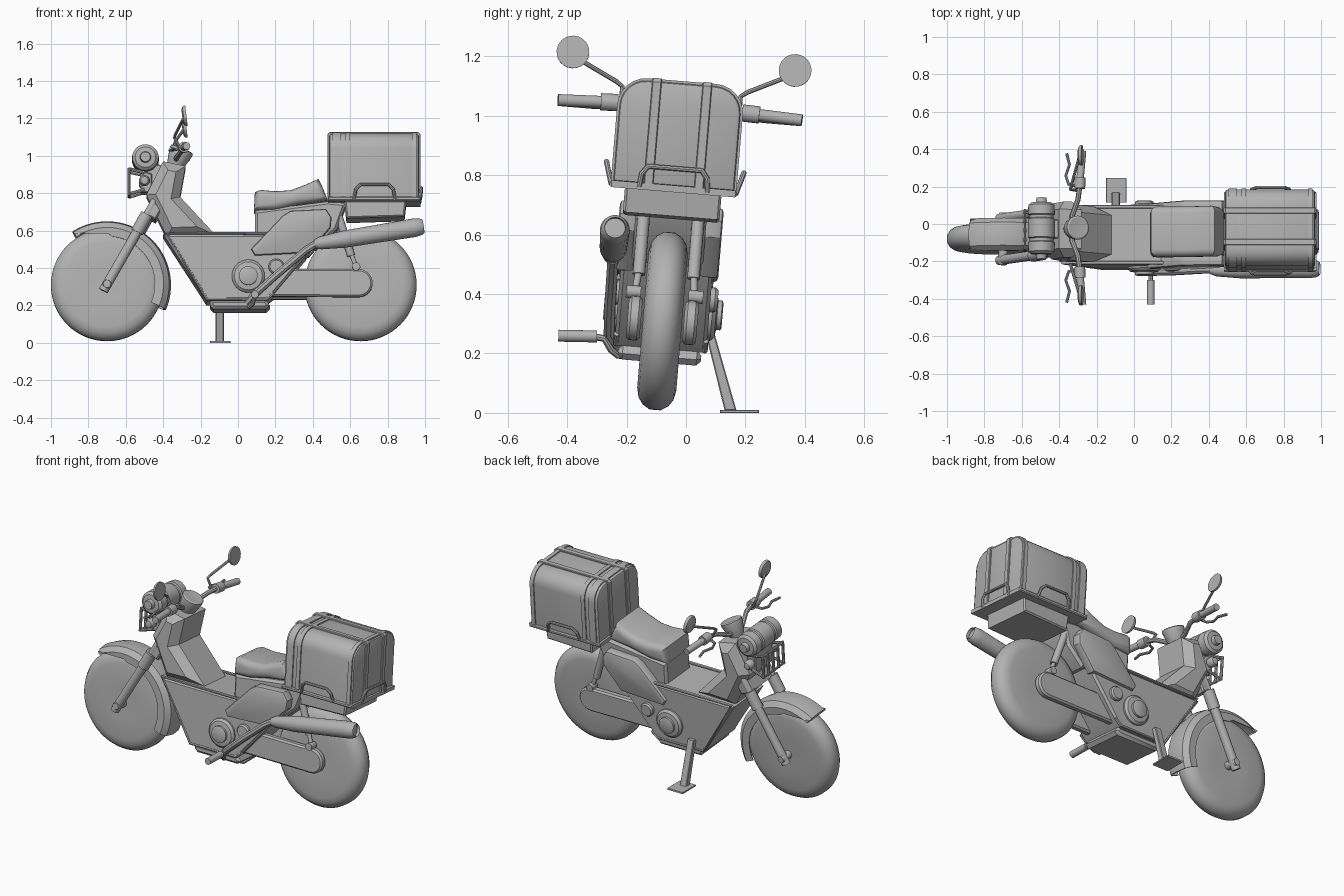
import bpy, bmesh, math
from mathutils import Vector, Matrix

cube = bpy.data.objects.get("Cube")
if cube:
    bpy.data.objects.remove(cube)

grey = bpy.data.materials.new("plain grey")
grey.use_nodes = True
grey.diffuse_color = (0.45, 0.45, 0.45, 1)
grey.node_tree.nodes["Principled BSDF"].inputs["Base Color"].default_value = (0.45, 0.45, 0.45, 1)

# The parked bike leans onto its side stand
LEAN = Matrix.Translation((0, -0.105, 0)) @ Matrix.Rotation(-0.083, 4, 'X')


def finish(name, mesh, lean=True):
    if lean:
        mesh.transform(LEAN)
    mesh.materials.clear()
    mesh.materials.append(grey)
    for p in mesh.polygons:
        p.use_smooth = True
    mesh.set_sharp_from_angle(angle=math.radians(32))
    obj = bpy.data.objects.new(name, mesh)
    bpy.context.collection.objects.link(obj)


def finish_bm(name, bm, lean=True):
    bmesh.ops.remove_doubles(bm, verts=bm.verts, dist=0.0002)
    bmesh.ops.recalc_face_normals(bm, faces=bm.faces)
    mesh = bpy.data.meshes.new(name)
    bm.to_mesh(mesh)
    bm.free()
    finish(name, mesh, lean)


def prism(name, pts, lo, hi, bevel=0.0, seg=1, axis='y', lean=True):
    """Extrude an outline along y (points are x, z) or x (points are y, z)."""
    bm = bmesh.new()
    place = (lambda a, b, d: (a, d, b)) if axis == 'y' else (lambda a, b, d: (d, a, b))
    ends = [[bm.verts.new(place(a, b, d)) for a, b in pts] for d in (lo, hi)]
    caps = [bm.faces.new(e) for e in ends]
    for i in range(len(pts)):
        j = (i + 1) % len(pts)
        bm.faces.new((ends[0][i], ends[0][j], ends[1][j], ends[1][i]))
    bmesh.ops.recalc_face_normals(bm, faces=bm.faces)
    if bevel:
        rim = list({e for f in caps for e in f.edges})
        bmesh.ops.bevel(bm, geom=rim, offset=bevel, segments=seg, profile=0.5,
                        affect='EDGES', clamp_overlap=True)
    finish_bm(name, bm, lean)


def lathe(name, base, direction, profile, sides=24):
    """Turn (radius, distance) pairs about an axis from base."""
    bm = bmesh.new()
    turn = Vector((0, 0, 1)).rotation_difference(Vector(direction)).to_matrix()
    rings = []
    for r, h in profile:
        rings.append([bm.verts.new(Vector(base) + turn @ Vector((
            max(r, 1e-5) * math.cos(math.tau * k / sides),
            max(r, 1e-5) * math.sin(math.tau * k / sides), h))) for k in range(sides)])
    for a, b in zip(rings, rings[1:]):
        for k in range(sides):
            m = (k + 1) % sides
            bm.faces.new((a[k], a[m], b[m], b[k]))
    bm.faces.new(rings[0])
    bm.faces.new(rings[-1])
    finish_bm(name, bm)


def rod(name, a, b, r, sides=16):
    d = Vector(b) - Vector(a)
    lathe(name, a, d, [(r, 0), (r, d.length)], sides)


def tube(name, pts, r):
    """Round bar along a path."""
    cu = bpy.data.curves.new(name, 'CURVE')
    cu.dimensions = '3D'
    cu.bevel_depth, cu.bevel_resolution, cu.use_fill_caps = r, 2, True
    sp = cu.splines.new('POLY')
    sp.points.add(len(pts) - 1)
    for p, co in zip(sp.points, pts):
        p.co = (*co, 1)
    tmp = bpy.data.objects.new(name + "_path", cu)
    bpy.context.collection.objects.link(tmp)
    dg = bpy.context.evaluated_depsgraph_get()
    mesh = bpy.data.meshes.new_from_object(tmp.evaluated_get(dg))
    bpy.data.objects.remove(tmp)
    finish(name, mesh)


# Wheels: solid discs with rounded tyres
half = [(0, .062), (.1, .066), (.23, .066), (.262, .059), (.285, .043), (.3, .018)]
wheel = [(r, -w) for r, w in half] + [(r, w) for r, w in reversed(half)]
for name, x in (("front_wheel", -.7), ("rear_wheel", .655)):
    lathe(name, (x, 0, .31), (0, 1, 0), wheel, 64)

# Front fender: U section swept round the wheel
bm = bmesh.new()
rows = []
for k in range(31):
    a = math.radians(-23 + 146 * k / 30)
    skirt = .27 / math.sin(a) if a > 1.53 else .255
    sec = [(-.086, skirt), (-.088, .302), (-.062, .332), (0, .342), (.062, .332), (.088, .302),
           (.086, skirt), (.08, skirt), (.08, .3), (.058, .322), (0, .331), (-.058, .322),
           (-.08, .3), (-.08, skirt)]
    rows.append([bm.verts.new((-.7 + r * math.cos(a), y, .31 + r * math.sin(a))) for y, r in sec])
for a, b in zip(rows, rows[1:]):
    for i in range(len(a)):
        j = (i + 1) % len(a)
        bm.faces.new((a[i], a[j], b[j], b[i]))
bm.faces.new(rows[0])
bm.faces.new(rows[-1])
finish_bm("front_fender", bm)

# Body shell
prism("main_body", [(-.4, .57), (.43, .57), (.36, .45), (.19, .25), (.15, .215), (-.17, .215)],
      -.155, .155, .012)
prism("steering_tower", [(-.4, .965), (-.28, .94), (-.31, .775), (-.12, .57), (-.38, .56), (-.49, .785)],
      -.15, .15, .045)
prism("tail_body", [(.09, .56), (.09, .7), (.48, .75), (.58, .74), (.53, .6), (.42, .5)], -.12, .12, .015)
prism("skid_plate", [(-.15, .19), (-.13, .17), (.15, .17), (.17, .19), (.15, .22), (-.15, .22)],
      -.14, .14, .015)

# Seat
prism("seat", [(.085, .7), (.09, .8), (.12, .812), (.2, .805), (.28, .81), (.36, .84), (.43, .872),
               (.455, .82), (.48, .755), (.33, .735), (.2, .705)], -.135, .135, .04, 4)

# Top box with rounded upper corners
def box_outline(grow):
    pts = [(-.205 - grow, .765), (.205 + grow, .765)]
    for side, start in ((1, 0), (-1, 90)):
        pts += [(side * .115 + (.09 + grow) * math.cos(math.radians(start + 15 * k)),
                 1.023 + (.09 + grow) * math.sin(math.radians(start + 15 * k))) for k in range(7)]
    return pts


prism("top_box", box_outline(0), .487, .967, .015, 2, axis='x')
for name, a, b in (("box_front_trim", .505, .55), ("box_seam_band", .575, .6), ("box_rear_trim", .93, .955)):
    prism(name, box_outline(.007), a, b, axis='x')
for y in (-.085, .085):
    prism("box_strap", [(.478, .765), (.478, 1.11), (.49, 1.123), (.964, 1.123), (.977, 1.11), (.977, .765)],
          y - .016, y + .016, .003)

# Rack, its loops and the tail case below
prism("rack_plate", [(.48, .745), (.975, .745), (.975, .768), (.48, .768)], -.215, .215, .006)
prism("tail_case", [(.58, .655), (.89, .665), (.9, .75), (.57, .75)], -.163, .163, .008)
tube("rear_loop", [(.97, -.115, .755), (.978, -.11, .8), (.98, -.09, .825), (.98, .09, .825),
                   (.978, .11, .8), (.97, .115, .755)], .009)

for s in (-1, 1):
    side = "left_" if s > 0 else "right_"
    # Rack side loop
    tube(side + "rack_loop", [(.62, s * .21, .755), (.63, s * .225, .805), (.655, s * .232, .83),
                              (.805, s * .232, .83), (.83, s * .225, .805), (.84, s * .21, .755)], .009)
    # Body edge trim and side panel
    tube(side + "edge_trim", [(.42, s * .15, .575), (-.38, s * .15, .575), (-.165, s * .15, .222),
                              (.15, s * .15, .222), (.19, s * .15, .255)], .01)
    prism(side + "side_panel", [(.07, .49), (.24, .67), (.28, .695), (.47, .705), (.5, .66), (.495, .605),
                                (.38, .47), (.09, .455)], *sorted((s * .11, s * .175)), .014, 2)
    # Engine covers
    lathe(side + "engine_cover", (.055, s * .14, .345), (0, s, 0),
          [(.088, 0), (.088, .025), (.075, .038), (.05, .042), (.05, .056), (.042, .06), (0, .06)], 32)
    lathe(side + "small_cover", (.205, s * .13, .395), (0, s, 0),
          [(.042, 0), (.042, .04), (.034, .05), (0, .05)], 20)
    # Swingarm with rounded axle end, and rear shock
    end = [(.645 + .075 * math.cos(math.radians(t)), .312 + .075 * math.sin(math.radians(t)))
           for t in range(-90, 91, 15)]
    prism(side + "swingarm", [(.17, .24)] + end + [(.2, .388)], *sorted((s * .072, s * .118)), .01)
    rod(side + "shock_body", (.53, s * .092, .7), (.605, s * .092, .46), .021)
    rod(side + "shock_rod", (.6, s * .092, .48), (.632, s * .1, .4), .012)
    lathe(side + "shock_mount", (.632, s * .08, .4), (0, s, 0), [(.022, 0), (.022, .05)], 14)
    # Front fork
    rod(side + "fork_lower", (-.72, s * .112, .27), (-.52, s * .112, .62), .026)
    rod(side + "fork_collar", (-.54, s * .112, .585), (-.487, s * .112, .68), .034)
    rod(side + "fork_upper", (-.52, s * .112, .62), (-.43, s * .112, .78), .02)
    lathe(side + "fork_axle_cap", (-.7, s * .05, .305), (0, s, 0), [(.025, 0), (.025, .08), (.02, .09)], 14)
    # Handlebar half, grip, lever and mirror
    tube(side + "handlebar", [(-.33, 0, .975), (-.33, s * .07, .985), (-.3, s * .15, 1.02),
                              (-.29, s * .22, 1.03), (-.28, s * .3, 1.028)], .014)
    rod(side + "switch_collar", (-.29, s * .21, 1.03), (-.288, s * .268, 1.028), .029)
    rod(side + "grip", (-.288, s * .265, 1.028), (-.275, s * .412, 1.022), .02)
    tube(side + "lever", [(-.3, s * .22, 1.025), (-.35, s * .235, 1.015), (-.365, s * .28, 1.01),
                          (-.345, s * .34, 1.01), (-.36, s * .4, 1.01)], .008)
    tube(side + "mirror_stalk", [(-.31, s * .2, 1.03), (-.34, s * .2, 1.085), (-.335, s * .22, 1.1),
                                 (-.295, s * .36, 1.168)], .008)
    lathe(side + "mirror", (-.298, s * .375, 1.185), (1, 0, .12),
          [(.035, 0), (.05, .006), (.055, .014), (.055, .022)], 24)
    # Turn signal
    lathe(side + "turn_signal", (-.5, s * .07, .86), (0, s, 0),
          [(.012, 0), (.012, .025), (.028, .03), (.03, .055), (.02, .075), (0, .08)], 16)

# Fork bridge and instrument cup
prism("fork_bridge", [(-.5, .68), (-.46, .75), (-.4, .72), (-.44, .65)], -.13, .13, .008)
lathe("instrument_cup", (-.34, 0, .945), (.4, 0, .9),
      [(.04, 0), (.052, .03), (.064, .085), (.064, .1), (.055, .105), (0, .1)], 24)

# Front roll with grooves and end caps
roll = [(0, -.165), (.026, -.165), (.03, -.14), (.055, -.138), (.07, -.125), (.072, -.075), (.064, -.07),
        (.064, -.055), (.072, -.05)]
lathe("front_roll", (-.495, 0, .985), (0, 1, 0), roll + [(r, -h) for r, h in reversed(roll)], 28)
prism("roll_bracket", [(-.5, .86), (-.5, .96), (-.4, .95), (-.4, .82)], -.05, .05, .006)

# Front carrier grille
prism("grille_back", [(-.52, .8), (-.52, .92), (-.46, .9), (-.46, .8)], -.085, .085, .006)
for z, inner in ((.925, .905), (.79, .815)):
    tube("grille_rail", [(-.5, -.09, inner), (-.583, -.1, z), (-.583, .1, z), (-.5, .09, inner)], .009)
for y in (-.1, -.05, 0, .05, .1):
    tube("grille_bar", [(-.583, y, .785), (-.583, y, .93)], .009)

# Exhaust on the right side
tube("exhaust_pipe", [(.05, -.13, .205), (.1, -.175, .255), (.2, -.18, .345), (.36, -.182, .48),
                      (.44, -.184, .53)], .02)
lathe("muffler", (.41, -.185, .515), (.58, 0, .095),
      [(.022, 0), (.034, .03), (.046, .16), (.05, .54), (.045, .575), (.035, .59), (.035, .57), (0, .57)], 24)

# Foot peg on the right side
tube("peg_arm", [(.06, -.05, .185), (.06, -.14, .183), (.08, -.165, .2), (.09, -.19, .235),
                 (.09, -.24, .24)], .012)
rod("foot_peg", (.09, -.215, .24), (.09, -.345, .232), .02)

# Side stand, standing level on the ground
prism("stand_leg", [(.065, .27), (.095, .27), (.17, .008), (.13, .008)], -.12, -.075, .004, axis='x', lean=False)
prism("stand_foot", [(.115, 0), (.245, 0), (.245, .01), (.115, .01)], -.15, -.04, .002, axis='x', lean=False)
